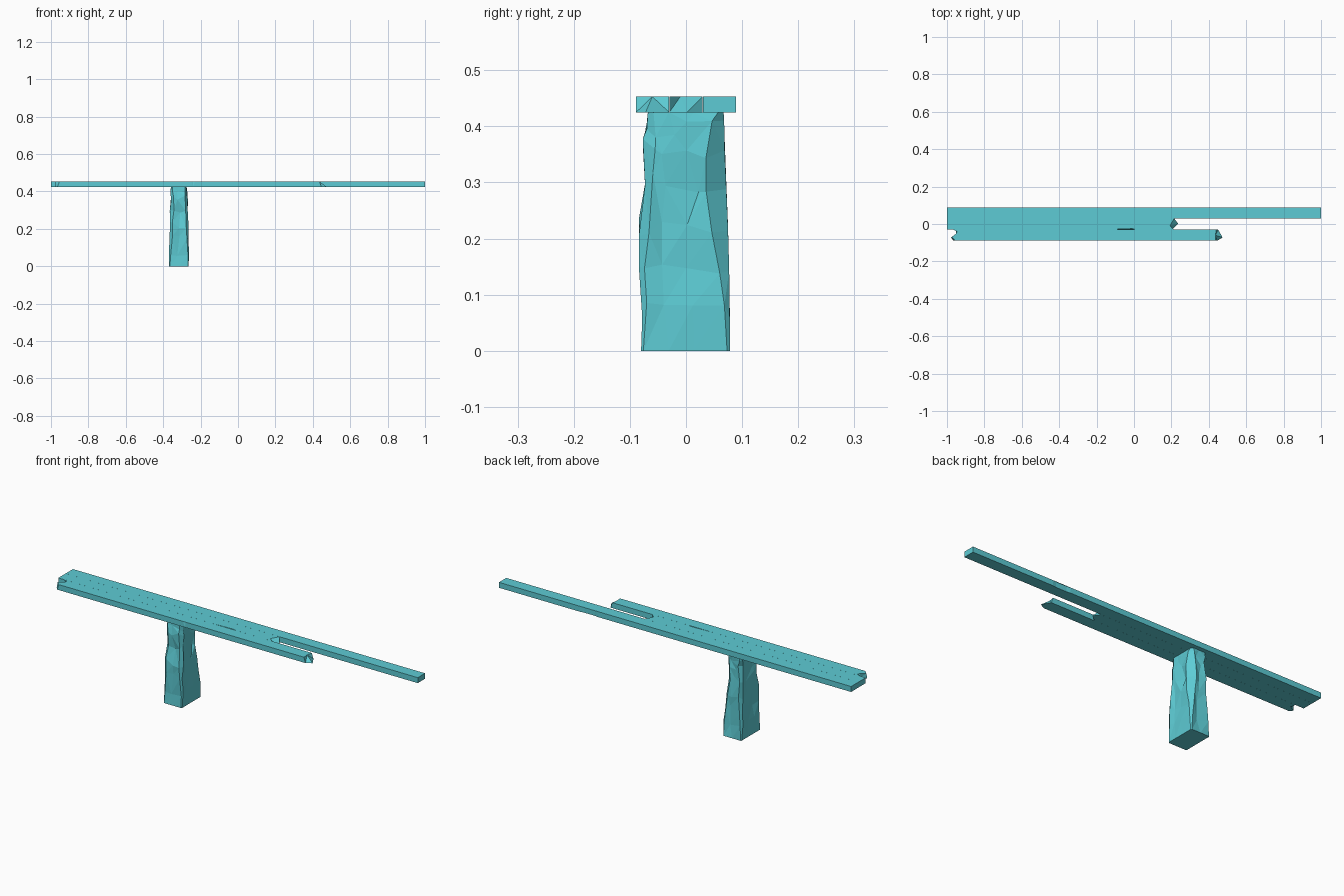
import bpy, bmesh, random

if "Cube" in bpy.data.objects:
    bpy.data.objects.remove(bpy.data.objects["Cube"])

random.seed(4)
teal = bpy.data.materials.new("teal")
teal.diffuse_color = (0.11, 0.60, 0.66, 1)
teal.use_nodes = True
teal.node_tree.nodes["Principled BSDF"].inputs["Base Color"].default_value = teal.diffuse_color


def finish(name, bm):
    bmesh.ops.recalc_face_normals(bm, faces=bm.faces)
    me = bpy.data.meshes.new(name)
    bm.to_mesh(me)
    bm.free()
    me.materials.append(teal)
    ob = bpy.data.objects.new(name, me)
    bpy.context.collection.objects.link(ob)
    return ob


def loft(name, rings):
    """Closed flat-faced skin through rings of equal point count."""
    bm = bmesh.new()
    loops = [[bm.verts.new(p) for p in r] for r in rings]
    n = len(loops[0])
    for a, b in zip(loops, loops[1:]):
        for i in range(n):
            j = (i + 1) % n
            bm.faces.new((a[i], a[j], b[j], b[i]))
    bm.faces.new(loops[0][::-1])
    bm.faces.new(loops[-1])
    bmesh.ops.triangulate(bm, faces=bm.faces[:])
    return finish(name, bm)


Z0, Z1 = 0.425, 0.453


def plank(name, top, bottom):
    """Board with separate top and bottom outlines, so its ends can be splintered."""
    loft(name, [[(x, y, Z0) for x, y in bottom],
                [(x, y, Z1) for x, y in top]])


# Long back board, with a worn outer edge and a chip on the inner edge
back = [(-1, .030), (-.71, .030), (-.69, .034), (-.64, .034), (-.62, .030),
        (1, .030), (1, .089), (.54, .089), (.52, .086), (.46, .086), (.44, .089), (-1, .089)]
plank("back_board", back, [(x, .030 if y < .05 else y) for x, y in back])

# Short middle board, snapped at the right end, chipped along its front edge
side = [(-1, .0297), (-1, -.0297), (-.13, -.0297), (-.11, -.025), (-.01, -.025), (.01, -.0297)]
plank("middle_board",
      side + [(.213, -.0297), (.192, -.010), (.215, .0297)],
      [(x, -.0297 if y < 0 else y) for x, y in side]
      + [(.205, -.0297), (.236, .002), (.215, .0297)])

# Front board, splintered at both ends
plank("front_board",
      [(-.968, -.030), (-.945, -.040), (-.952, -.052), (-.975, -.070), (-.955, -.089),
       (-.25, -.089), (-.24, -.086), (-.23, -.089),
       (.437, -.089), (.435, -.060), (.440, -.030)],
      [(-.950, -.030), (-.952, -.042), (-.945, -.055), (-.978, -.074), (-.965, -.089),
       (-.25, -.089), (-.24, -.089), (-.23, -.089),
       (.445, -.089), (.474, -.072), (.450, -.030)])

# Rough-hewn post: z, x range, y range, then chamfers at
# front-left, front-right, back-right and back-left corners
levels = [
    (0.000, -.368, -.264, -.080, .078, .004, .004, .004, .004),
    (0.070, -.370, -.262, -.078, .078, .010, .008, .008, .012),
    (0.150, -.366, -.266, -.084, .077, .016, .010, .014, .012),
    (0.220, -.363, -.264, -.084, .075, .012, .018, .024, .018),
    (0.300, -.365, -.270, -.073, .072, .022, .014, .030, .014),
    (0.360, -.358, -.268, -.077, .069, .014, .022, .028, .020),
    (0.395, -.361, -.272, -.070, .068, .010, .016, .018, .012),
    (0.425, -.358, -.276, -.068, .067, .008, .010, .008, .008),
]
rings = []
for k, (z, x0, x1, y0, y1, a, b, c, d) in enumerate(levels):
    ym = (y0 + y1) / 2
    ends = k in (0, len(levels) - 1)
    r = lambda s: 0 if ends else random.uniform(-s, s)
    dent = lambda: 0 if ends else random.uniform(0, .009)
    rings.append([(x, y, z + r(.018)) for x, y in [
        (x0 + a, y0), ((x0 + x1) / 2 + r(.018), y0 + dent()), (x1 - b * .7, y0),
        (x1, y0 + b), (x1 - dent(), ym - .03 + r(.014)), (x1 - dent(), ym + .015 + r(.014)),
        (x1, y1 - c * 1.2), (x1 - c, y1), ((x0 + x1) / 2 + r(.018), y1 - dent()),
        (x0 + d * .7, y1), (x0, y1 - d), (x0 + dent(), ym + .02 + r(.014)),
        (x0 + dent(), ym - .025 + r(.014)), (x0, y0 + a)]])
loft("post", rings)
